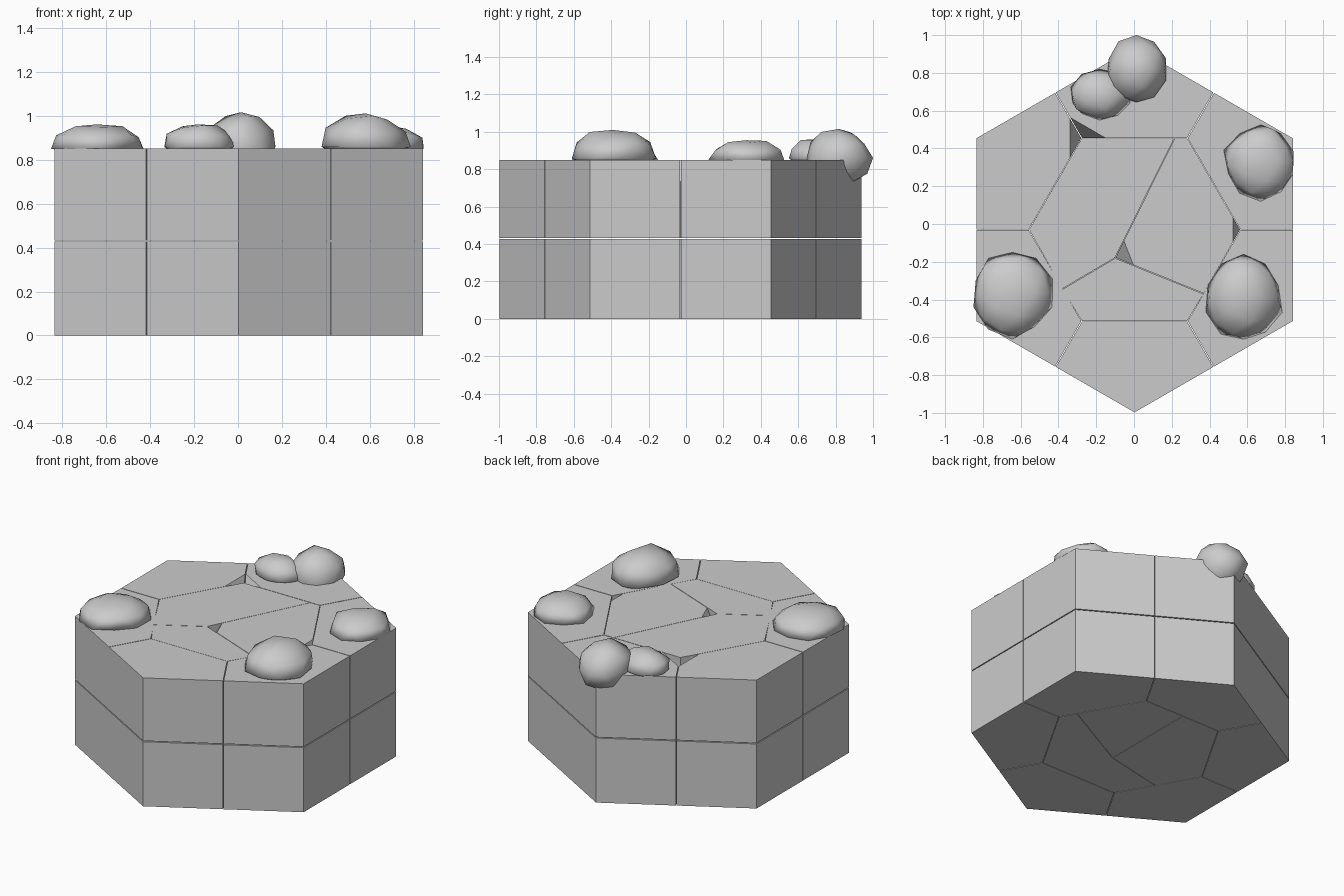
import bpy, bmesh, math, random
from mathutils import Vector

cube = bpy.data.objects.get("Cube")
if cube:
    bpy.data.objects.remove(cube, do_unlink=True)

random.seed(4)
MID = Vector((0.003, -0.03))
RADIUS, INNER, TOP, SEAM = 0.969, 0.56, 0.85, 0.43

stone = bpy.data.materials.new("stone_grey")
grey = (0.6, 0.6, 0.6, 1)
stone.diffuse_color = grey
stone.use_nodes = True
stone.node_tree.nodes["Principled BSDF"].inputs["Base Color"].default_value = grey


def finish(bm, name, smooth=False):
    bmesh.ops.recalc_face_normals(bm, faces=bm.faces)
    for f in bm.faces:
        f.smooth = smooth
    mesh = bpy.data.meshes.new(name)
    bm.to_mesh(mesh)
    bm.free()
    mesh.materials.append(stone)
    obj = bpy.data.objects.new(name, mesh)
    bpy.context.collection.objects.link(obj)
    return obj


def ring(radius, start):
    return [MID + radius * Vector((math.cos(a), math.sin(a)))
            for a in (math.radians(start + 60 * k) for k in range(6))]


def block(name, points, z0, z1, chips=()):
    """Prism with a hairline gap around it; chips are (p, q, corner, depth)."""
    centre = sum(points, Vector((0, 0))) / len(points)
    bm = bmesh.new()
    base = bm.faces.new([bm.verts.new((*(centre + (p - centre) * 0.994), z0)) for p in points])
    up = bmesh.ops.extrude_face_region(bm, geom=[base])["geom"]
    bmesh.ops.translate(bm, vec=(0, 0, z1 - z0), verts=[v for v in up if isinstance(v, bmesh.types.BMVert)])
    bmesh.ops.recalc_face_normals(bm, faces=bm.faces)
    for p, q, corner, depth in chips:
        a, b = Vector((*p, z1)), Vector((*q, z1))
        c = Vector((*corner, z1 - depth))
        normal = (b - a).cross(c - a).normalized()
        if normal.dot(Vector((*corner, z1)) - a) < 0:
            normal.negate()
        cut = bmesh.ops.bisect_plane(bm, geom=bm.verts[:] + bm.edges[:] + bm.faces[:],
                                     plane_co=a, plane_no=normal, clear_outer=True)
        edges = [e for e in cut["geom_cut"] if isinstance(e, bmesh.types.BMEdge)]
        bmesh.ops.edgenet_fill(bm, edges=edges)
    return finish(bm, name)


def rock(name, x, y, z, floor=None):
    """Lumpy boulder fitted to the given ranges, flattened at the floor."""
    bm = bmesh.new()
    bmesh.ops.create_icosphere(bm, subdivisions=2, radius=1)
    for v in bm.verts:
        v.co *= random.uniform(0.93, 1.07)
    for axis, (lo, hi) in enumerate((x, y, z)):
        vals = [v.co[axis] for v in bm.verts]
        small, size = min(vals), max(vals) - min(vals)
        for v in bm.verts:
            v.co[axis] = lo + (v.co[axis] - small) / size * (hi - lo)
    if floor is not None:
        for v in bm.verts:
            v.co.z = max(v.co.z, floor)
    return finish(bm, name, smooth=True)


corners, mids, inner = ring(RADIUS, 30), ring(RADIUS * math.cos(math.pi / 6), 0), ring(INNER, 0)
layers = (("lower", 0, SEAM - 0.003), ("upper", SEAM + 0.003, TOP))

# Broken corner shared by two outer blocks
break_a, break_b, break_c = (-0.34, 0.565), (-0.34, 0.35), (-0.15, 0.455)
outer_chips = {1: [(break_a, break_c, inner[2], 0.12)],
               2: [(break_a, break_b, inner[2], 0.12)]}

# Outer ring of corner blocks, in two courses
for layer, z0, z1 in layers:
    for k in range(6):
        n = (k + 1) % 6
        shape = [mids[k], corners[k], mids[n], inner[n], inner[k]]
        chips = outer_chips.get(k, ()) if layer == "upper" else ()
        block(f"{layer}_outer_block_{k + 1}", shape, z0, z1, chips)

# Core split into three slabs per course: hub point and points on the inner ring
hub, back, right, left = map(Vector, ((-0.10, -0.18), (0.215, 0.455), (-0.38, -0.345), (0.37, -0.37)))
block("upper_core_right", [hub, back, inner[2], inner[3], right], *layers[1][1:])
block("upper_core_front", [hub, right, inner[4], inner[5], left], *layers[1][1:])
block("upper_core_left", [hub, left, inner[0], inner[1], back], *layers[1][1:],
      [((-0.055, -0.085), (0.0, -0.225), hub, 0.12),
       ((0.525, 0.04), (0.525, -0.10), inner[0], 0.12)])

hub, back, right, left = map(Vector, ((0.0, -0.2), (0.0, 0.455), (-0.41, -0.29), (0.505, 0.07)))
block("lower_core_right", [hub, back, inner[2], inner[3], right], *layers[0][1:])
block("lower_core_front", [hub, right, inner[4], inner[5], inner[0], left], *layers[0][1:])
block("lower_core_back", [hub, left, inner[1], back], *layers[0][1:])

# Boulders resting on the rim
rock("boulder_front_right", (-0.85, -0.43), (-0.61, -0.15), (0.74, 0.96), 0.845)
rock("boulder_front_left", (0.38, 0.785), (-0.61, -0.16), (0.70, 1.01), 0.845)
rock("boulder_back_left", (0.475, 0.845), (0.12, 0.525), (0.74, 0.955), 0.845)
rock("boulder_back", (-0.14, 0.17), (0.645, 1.0), (0.70, 1.015))
rock("boulder_back_small", (-0.335, -0.02), (0.55, 0.82), (0.74, 0.96), 0.845)
